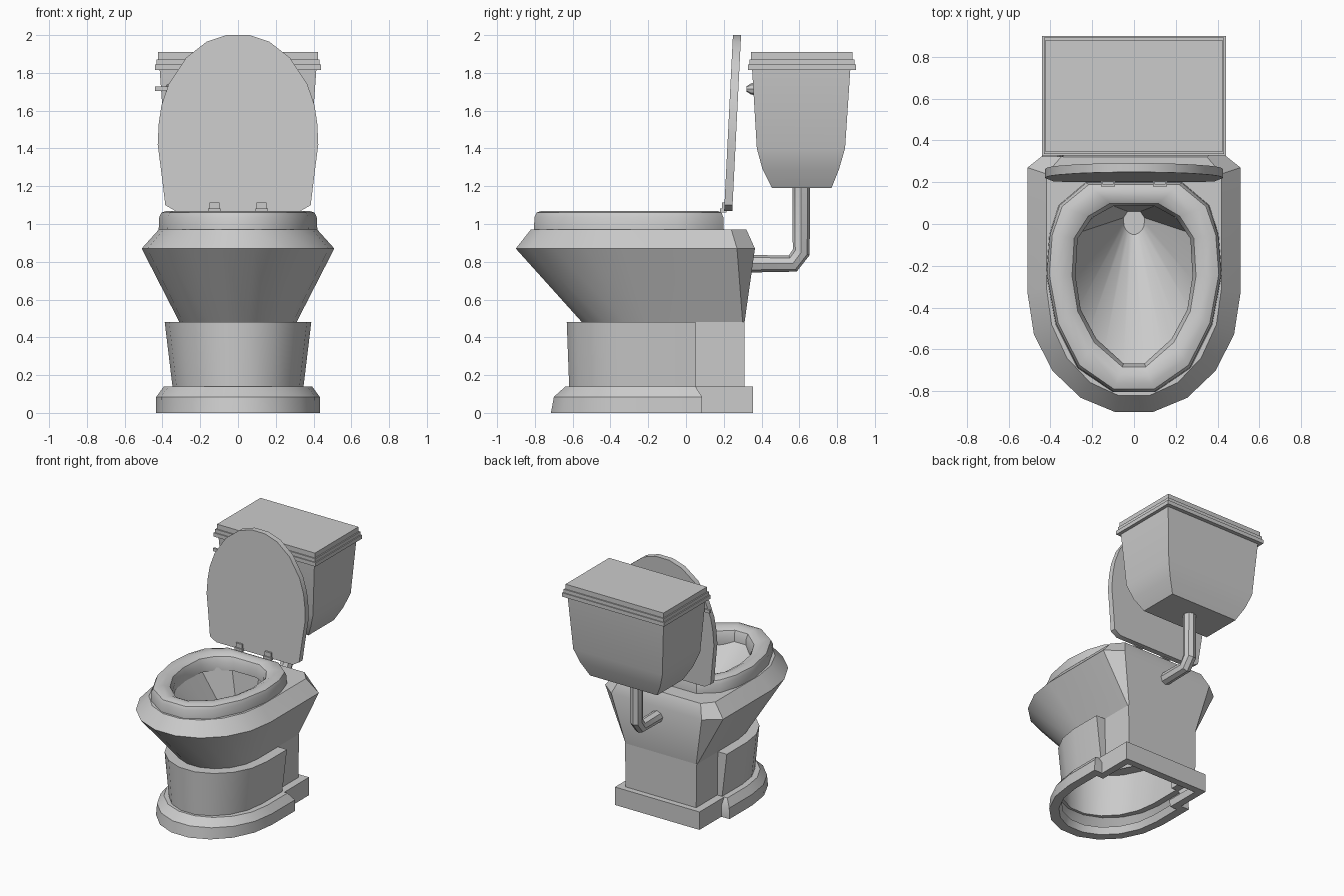
import bpy, bmesh
from math import cos, sin, pi, radians

if "Cube" in bpy.data.objects:
    bpy.data.objects.remove(bpy.data.objects["Cube"])


def smooth(ob, angle=35):
    bpy.ops.object.select_all(action='DESELECT')
    ob.select_set(True)
    bpy.context.view_layer.objects.active = ob
    bpy.ops.object.shade_smooth_by_angle(angle=radians(angle))


def loft(name, loops, cap_start=False, cap_end=False):
    """Bridge closed loops with equal point counts."""
    bm = bmesh.new()
    rings = [[bm.verts.new(p) for p in loop] for loop in loops]
    n = len(rings[0])
    for a, b in zip(rings, rings[1:]):
        for i in range(n):
            j = (i + 1) % n
            bm.faces.new((a[i], a[j], b[j], b[i]))
    if cap_start:
        bm.faces.new(rings[0])
    if cap_end:
        bm.faces.new(rings[-1])
    bmesh.ops.recalc_face_normals(bm, faces=bm.faces)
    me = bpy.data.meshes.new(name)
    bm.to_mesh(me)
    bm.free()
    ob = bpy.data.objects.new(name, me)
    bpy.context.collection.objects.link(ob)
    smooth(ob)
    return ob


def front_arc(w, yc, b):
    return [(w * cos(pi * i / 9), yc - b * sin(pi * i / 9)) for i in range(10)]


def at(z, pts):
    return [(x, y, z) for x, y in pts]


def stepped(z, w, ys, b, bw, yb):
    """Rounded front with a narrower square block behind."""
    return at(z, front_arc(w, -.2, b) + [(-w, ys), (-bw, ys), (-bw, yb),
                                         (bw, yb), (bw, ys), (w, ys)])


def bowl_ring(z, w, yc, b, ys, cx, yb):
    """Rounded front, straight flanks, chamfered back corners."""
    return at(z, front_arc(w, yc, b) + [(-w, ys), (-cx, yb), (cx, yb), (w, ys)])


def rect(z, hx, y0, y1):
    return at(z, [(-hx, y0), (hx, y0), (hx, y1), (-hx, y1)])


def mirrored(half):
    return half + [(-x, y) for x, y in reversed(half)]


def box(name, x0, x1, y0, y1, z0, z1):
    pts = [(x0, y0), (x1, y0), (x1, y1), (x0, y1)]
    return loft(name, [at(z0, pts), at(z1, pts)], True, True)


# hollow foot plinth
loft("plinth", [
    stepped(.05, .35, .03, .43, .30, .30),
    stepped(0, .37, .03, .45, .31, .30),
    stepped(0, .435, .085, .523, .365, .355),
    stepped(.085, .433, .085, .507, .365, .355),
    stepped(.14, .392, .05, .445, .365, .355),
    stepped(.14, .345, .05, .425, .305, .31)])

# pedestal with raised front shell
loft("pedestal", [
    stepped(.14, .347, .05, .425, .305, .31),
    stepped(.48, .388, .05, .438, .31, .31),
    stepped(.48, .30, .04, .35, .29, .305)])

# bowl: flared outside, rim, inner basin
loft("bowl", [
    bowl_ring(.48, .31, -.2, .356, .30, .305, .31),
    bowl_ring(.87, .51, -.33, .58, .27, .39, .365),
    bowl_ring(.97, .42, -.30, .53, .24, .35, .32),
    bowl_ring(.97, .29, -.28, .395, -.05, .12, .095),
    bowl_ring(.50, .05, .01, .06, .03, .03, .06)], cap_end=True)

# seat ring
outer = mirrored([(.23, .20), (.36, .09), (.405, -.05), (.42, -.24),
                  (.375, -.48), (.27, -.69), (.10, -.805)])
inner = mirrored([(.10, .085), (.20, .03), (.27, -.07), (.28, -.25),
                  (.255, -.41), (.18, -.55), (.05, -.668)])
section = [(0, .97), (.02, 1.035), (.1, 1.06), (.3, 1.07), (.6, 1.07),
           (.88, 1.05), (1, 1.01), (1, .95)]
seat = loft("seat", [at(z, [(a[0] + (b[0] - a[0]) * t, a[1] + (b[1] - a[1]) * t)
                            for a, b in zip(outer, inner)]) for t, z in section])
smooth(seat, 60)

# raised lid, leaning back slightly
lid = mirrored([(.33, 1.068), (.385, 1.10), (.403, 1.25), (.425, 1.42),
                (.42, 1.53), (.405, 1.63), (.367, 1.74), (.275, 1.88),
                (.166, 1.965), (.06, 2.0)])
loft("lid", [[(x, y + (z - 1.07) * .05, z) for x, z in lid] for y in (.202, .245)],
     True, True)

# hinges
for s, side in ((-1, "left"), (1, "right")):
    x = s * .125
    box("hinge_pin_" + side, x - .033, x + .033, .18, .215, 1.06, 1.082)
    box("hinge_plate_" + side, x - .027, x + .027, .19, .21, 1.08, 1.115)

# cistern tank
loft("tank", [rect(1.19, .29, .455, .77), rect(1.29, .345, .405, .81),
              rect(1.40, .385, .375, .842), rect(1.82, .415, .35, .87)], True, True)

# stepped tank cover
loft("tank_cover", [rect(1.815, .44, .328, .90), rect(1.845, .44, .328, .90),
                    rect(1.845, .432, .336, .892), rect(1.872, .432, .336, .892),
                    rect(1.872, .423, .345, .882), rect(1.91, .423, .345, .882)],
     True, True)

# flush knob and lever
loft("flush_knob", [[(-.355 + r * cos(pi * i / 4), y, 1.715 + r * sin(pi * i / 4))
                     for i in range(8)]
                    for r, y in ((.033, .37), (.03, .345), (.014, .32))], True, True)
box("flush_lever", -.44, -.355, .322, .338, 1.703, 1.727)

# flush pipe
cu = bpy.data.curves.new("flush_pipe", 'CURVE')
cu.dimensions = '3D'
cu.bevel_depth = .047
cu.bevel_resolution = 2
sp = cu.splines.new('POLY')
path = [(.32, .79), (.565, .79), (.61, .85), (.61, 1.2)]
sp.points.add(len(path) - 1)
for p, (y, z) in zip(sp.points, path):
    p.co = (0, y, z, 1)
pipe = bpy.data.objects.new("flush_pipe", cu)
bpy.context.collection.objects.link(pipe)
bpy.ops.object.select_all(action='DESELECT')
pipe.select_set(True)
bpy.context.view_layer.objects.active = pipe
bpy.ops.object.convert(target='MESH')
smooth(bpy.context.view_layer.objects.active)
